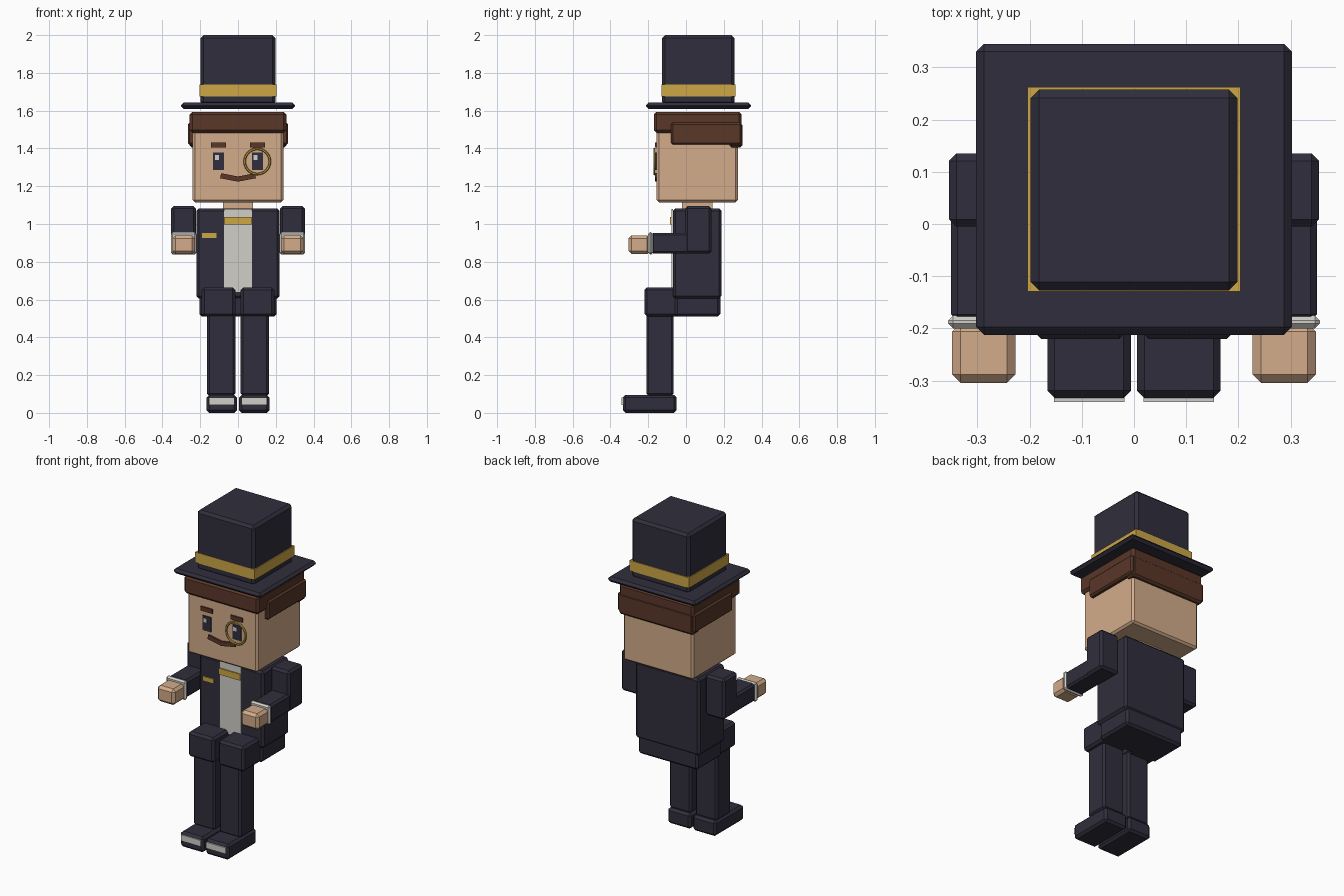
import bpy, math
from mathutils import Matrix


def material(name, rgb):
    m = bpy.data.materials.new(name)
    m.diffuse_color = (*rgb, 1)
    return m


NAVY = material("navy cloth", (0.030, 0.027, 0.045))
SKIN = material("skin", (0.658, 0.413, 0.258))
GOLD = material("gold", (0.610, 0.385, 0.062))
BROWN = material("brown hair", (0.100, 0.038, 0.022))
WHITE = material("off white", (0.64, 0.62, 0.58))


def box(name, x, y, z, mat, bevel=0.0, tilt=0.0):
    """Box from (min, max) pairs, with an optional chamfer and tilt about y."""
    bpy.ops.mesh.primitive_cube_add(size=1)
    o = bpy.context.object
    o.name = name
    o.data.transform(Matrix.Diagonal((x[1] - x[0], y[1] - y[0], z[1] - z[0], 1)))
    o.location = (sum(x) / 2, sum(y) / 2, sum(z) / 2)
    o.rotation_euler.y = tilt
    o.data.materials.append(mat)
    if bevel:
        b = o.modifiers.new("chamfer", 'BEVEL')
        b.width = bevel
        b.segments = 1
    return o


def pair(name, x, y, z, mat, bevel=0.0, tilt=0.0):
    """The same box on both sides of x = 0."""
    box("left_" + name, x, y, z, mat, bevel, tilt)
    box("right_" + name, (-x[1], -x[0]), y, z, mat, bevel, -tilt)


# top hat
box("hat_crown", (-0.198, 0.198), (-0.127, 0.257), (1.63, 2.0), NAVY, 0.016)
box("hat_band", (-0.204, 0.204), (-0.129, 0.262), (1.674, 1.738), GOLD)
box("hat_brim", (-0.302, 0.302), (-0.212, 0.345), (1.61, 1.642), NAVY, 0.0145)

# head and hair
box("head", (-0.24, 0.24), (-0.155, 0.275), (1.115, 1.56), SKIN, 0.012)
box("hair_cap", (-0.256, 0.256), (-0.17, 0.295), (1.483, 1.594), BROWN, 0.014)
pair("hair_side", (0.215, 0.266), (-0.08, 0.295), (1.42, 1.537), BROWN, 0.01)
box("hair_back", (-0.256, 0.256), (0.23, 0.298), (1.405, 1.537), BROWN, 0.012)
box("neck", (-0.08, 0.08), (-0.02, 0.14), (1.05, 1.14), SKIN)

# face plates
F = -0.155
pair("eyebrow", (0.063, 0.143), (F - 0.009, F), (1.406, 1.432), BROWN)
pair("eye", (0.074, 0.132), (F - 0.006, F), (1.287, 1.378), NAVY)
for side, cx in (("left", 0.092), ("right", -0.111)):
    box(side + "_eye_glint", (cx - 0.011, cx + 0.011), (F - 0.009, F - 0.004),
        (1.34, 1.364), WHITE)
pair("moustache", (-0.003, 0.093), (F - 0.0095, F), (1.233, 1.26), BROWN, 0, -0.19)

# monocle
bpy.ops.mesh.primitive_torus_add(major_radius=0.067, minor_radius=0.0065,
                                 major_segments=24, minor_segments=6,
                                 location=(0.102, F - 0.011, 1.331),
                                 rotation=(math.pi / 2, 0, 0))
monocle = bpy.context.object
monocle.name = "monocle"
monocle.data.materials.append(GOLD)

# coat, shirt and trims
box("coat", (-0.22, 0.22), (-0.07, 0.188), (0.605, 1.083), NAVY, 0.014)
box("shirt_front", (-0.073, 0.073), (-0.077, -0.069), (0.64, 1.08), WHITE)
box("bow_tie", (-0.073, 0.073), (-0.085, -0.076), (0.998, 1.037), GOLD)
box("pocket_trim", (-0.19, -0.113), (-0.077, -0.069), (0.925, 0.953), GOLD)
box("pelvis", (-0.205, 0.205), (-0.06, 0.182), (0.51, 0.66), NAVY, 0.014)

# arms, bent forward at the elbow
pair("upper_arm", (0.222, 0.354), (-0.005, 0.135), (0.843, 1.095), NAVY, 0.014)
pair("forearm", (0.226, 0.35), (-0.185, 0.06), (0.843, 0.953), NAVY, 0.012)
pair("cuff", (0.22, 0.356), (-0.2, -0.175), (0.838, 0.957), WHITE, 0.01)
pair("hand", (0.227, 0.348), (-0.304, -0.19), (0.841, 0.94), SKIN, 0.016)

# legs and shoes
pair("thigh", (0.014, 0.192), (-0.22, 0.02), (0.51, 0.665), NAVY, 0.014)
pair("shin", (0.014, 0.164), (-0.21, -0.066), (0.09, 0.53), NAVY, 0.012)
pair("shoe", (0.006, 0.166), (-0.333, -0.05), (0.0, 0.096), NAVY, 0.014)
pair("toe_plate", (0.018, 0.153), (-0.341, -0.332), (0.043, 0.081), WHITE)
